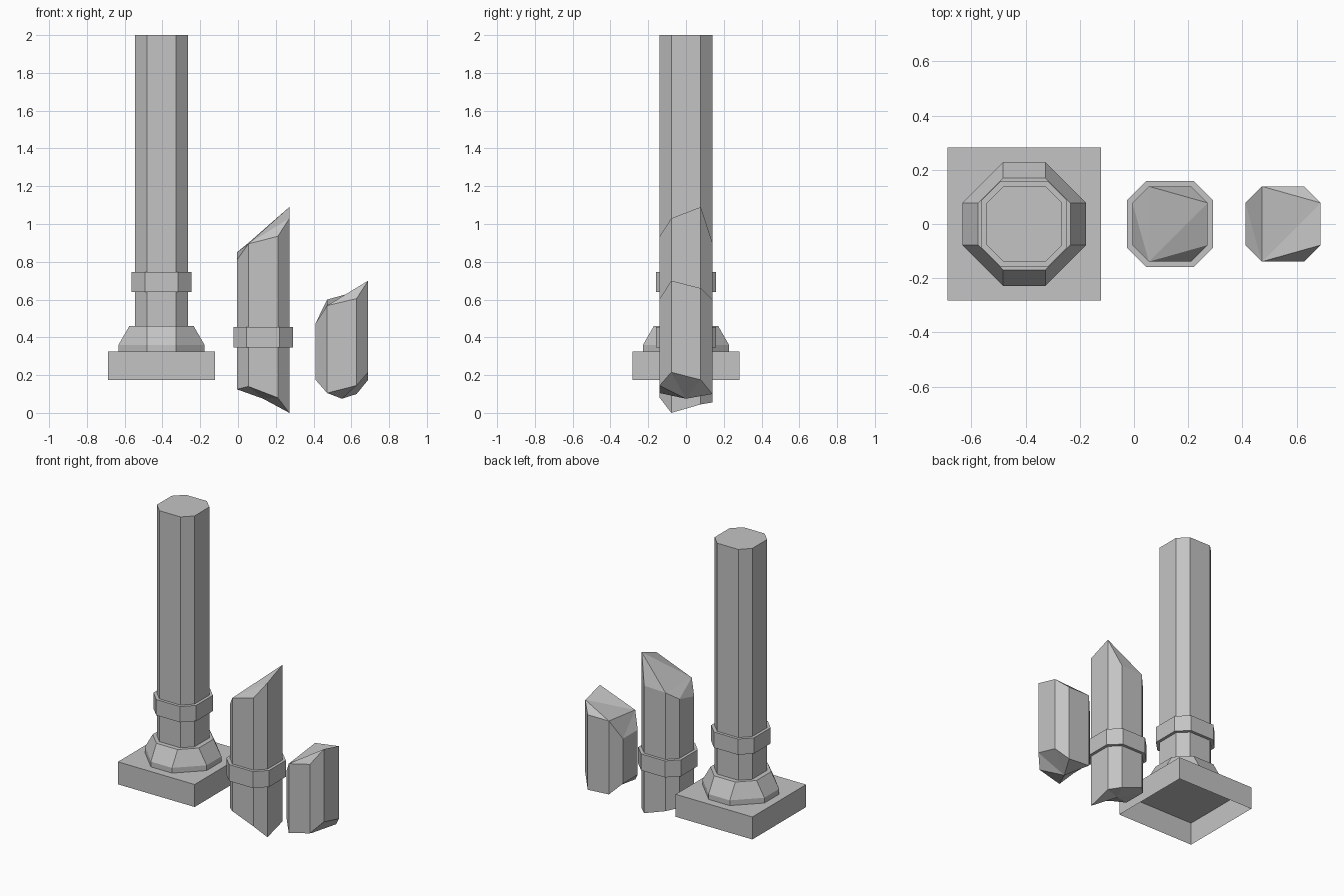
import bpy
import bmesh

cube = bpy.data.objects.get("Cube")
if cube:
    bpy.data.objects.remove(cube, do_unlink=True)

stone = bpy.data.materials.new("grey stone")
stone.use_nodes = True
COLOUR = (0.55, 0.55, 0.55, 1)
stone.diffuse_color = COLOUR
stone.node_tree.nodes["Principled BSDF"].inputs["Base Color"].default_value = COLOUR

COLUMN = (0.139, 0.078)   # reach and half edge of the octagonal section
COLLAR = (0.158, 0.088)


def finish(bm, name):
    bmesh.ops.recalc_face_normals(bm, faces=bm.faces[:])
    mesh = bpy.data.meshes.new(name)
    bm.to_mesh(mesh)
    bm.free()
    mesh.materials.append(stone)
    bpy.context.collection.objects.link(bpy.data.objects.new(name, mesh))


def octagon(section):
    a, h = section
    return [(a, -h), (a, h), (h, a), (-h, a), (-a, h), (-a, -h), (-h, -a), (h, -a)]


def ring(bm, x, section, heights):
    return [bm.verts.new((x + px, py, z)) for (px, py), z in zip(octagon(section), heights)]


def bridge(bm, low, high):
    for i in range(8):
        j = (i + 1) % 8
        bm.faces.new((low[i], low[j], high[j], high[i]))


def prism(name, x, levels):
    """Stacked octagons, each level a height and a section."""
    bm = bmesh.new()
    rings = [ring(bm, x, section, [z] * 8) for z, section in levels]
    for low, high in zip(rings, rings[1:]):
        bridge(bm, low, high)
    bm.faces.new(rings[0][::-1])
    bm.faces.new(rings[-1])
    finish(bm, name)


def fragment(name, x, bottom, top, tip):
    """Broken shaft with a faceted top and a pointed underside."""
    bm = bmesh.new()
    low, high = ring(bm, x, COLUMN, bottom), ring(bm, x, COLUMN, top)
    bridge(bm, low, high)
    for tri in ((1, 2, 3), (1, 3, 6), (0, 1, 6), (0, 6, 7), (3, 4, 6), (4, 5, 6)):
        bm.faces.new([high[i] for i in tri])
    point = bm.verts.new((x, 0, tip))
    for i in range(8):
        bm.faces.new((low[(i + 1) % 8], low[i], point))
    finish(bm, name)


# Square plinth, open underneath
X = -0.405
bm = bmesh.new()
bmesh.ops.create_cube(bm, size=1)
for v in bm.verts:
    v.co = (X + v.co.x * 0.566, v.co.y * 0.566, 0.25 + v.co.z * 0.15)
bm.normal_update()
under = [f for f in bm.faces if f.normal.z < -0.9]
bmesh.ops.delete(bm, geom=under, context="FACES_ONLY")
finish(bm, "plinth")

# Standing column
prism("column_foot", X, [(0.325, (0.228, 0.078)), (0.36, (0.228, 0.078)), (0.46, (0.17, 0.078))])
prism("column_shaft", X, [(0.325, COLUMN), (2.0, COLUMN)])
prism("column_collar", X, [(0.64, COLLAR), (0.745, COLLAR)])

# Broken pieces
fragment("tall_fragment", 0.133,
         (0.0, 0.045, 0.055, 0.11, 0.125, 0.125, 0.14, 0.08),
         (1.03, 1.09, 0.905, 0.9, 0.85, 0.81, 0.895, 0.935), 0.075)
prism("tall_fragment_collar", 0.133, [(0.345, COLLAR), (0.455, COLLAR)])
fragment("short_fragment", 0.55,
         (0.215, 0.175, 0.1, 0.11, 0.175, 0.175, 0.105, 0.145),
         (0.7, 0.66, 0.6, 0.6, 0.475, 0.475, 0.568, 0.605), 0.075)
